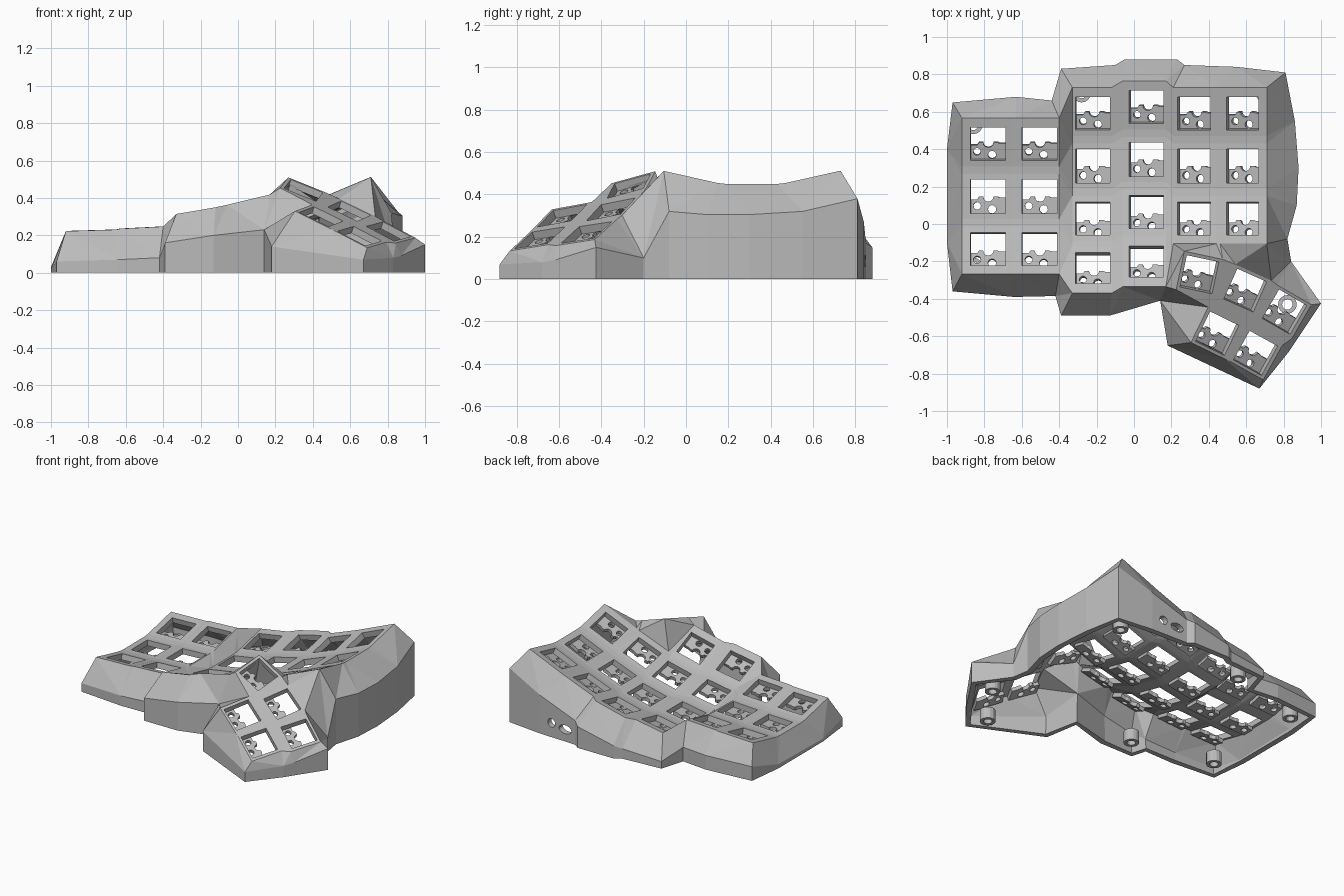
import bpy, bmesh, math
from mathutils import Vector
from mathutils.geometry import delaunay_2d_cdt

if "Cube" in bpy.data.objects:
    bpy.data.objects.remove(bpy.data.objects["Cube"])

GREY = (0.5, 0.5, 0.5, 1)
mat = bpy.data.materials.new("plain grey")
mat.use_nodes = True
mat.diffuse_color = GREY
mat.node_tree.nodes["Principled BSDF"].inputs["Base Color"].default_value = GREY


def inside(p, loop):
    """True if p lies in a convex loop."""
    sides = [(b - a).cross(p - a) for a, b in zip(loop, loop[1:] + loop[:1])]
    return min(sides) > 0 or max(sides) < 0


def fill(bm, loops, holes, flat=lambda p: p.xy):
    """Triangulate loops of 3D points as seen through flat(), leaving holes open."""
    pts, edges = [], []
    for loop in loops + holes:
        n = len(pts)
        pts += loop
        edges += [(n + i, n + (i + 1) % len(loop)) for i in range(len(loop))]
    pts2 = [Vector(flat(p)) for p in pts]
    holes2 = [[Vector(flat(p)) for p in h] for h in holes]
    out, _, tris, *_ = delaunay_2d_cdt(pts2, edges, [], 1, 1e-5)
    nearest = [min(range(len(pts)), key=lambda i: (pts2[i] - v).length) for v in out]
    verts = [bm.verts.new(pts[i]) for i in nearest]
    for t in tris:
        centre = sum((out[i] for i in t), Vector((0, 0))) / 3
        if not any(inside(centre, h) for h in holes2):
            bm.faces.new([verts[i] for i in t])


def finish(name, bm, thickness):
    """Turn the sheet into an object thickened away from its outer side."""
    bmesh.ops.remove_doubles(bm, verts=bm.verts, dist=1e-4)
    bmesh.ops.delete(bm, geom=[v for v in bm.verts if not v.link_faces], context='VERTS')
    mesh = bpy.data.meshes.new(name)
    bm.to_mesh(mesh)
    bm.free()
    mesh.materials.append(mat)
    obj = bpy.data.objects.new(name, mesh)
    bpy.context.collection.objects.link(obj)
    solid = obj.modifiers.new("thickness", 'SOLIDIFY')
    solid.thickness = thickness
    solid.offset = -1


def circle(x, y, rx, ry=None, n=16):
    ry = ry or rx
    return [(x + rx * math.cos(i * math.tau / n), y + ry * math.sin(i * math.tau / n))
            for i in range(n)]


# Key positions: centre, sideways and lengthways directions, plate extents
keys = []
CURVE = 0.4
columns = [  # left, right, middle x, middle y, height, sideways slope, rows
    (-.92, -.65, -.78, .147, .165, .03, 3),
    (-.63, -.40, -.505, .147, .18, .05, 3),
    (-.33, -.12, -.22, .31, .155, .17, 4),
    (-.06, .17, .065, .345, .215, .24, 4),
    (.21, .44, .32, .31, .29, .38, 3),
    (.46, .71, .58, .31, .395, .42, 3),
]
for left, right, cx, cy, z, slope, rows in columns:
    for row, d in enumerate((.28, 0, -.28, -.545)[:rows]):
        centre = Vector((cx, cy + d, z + CURVE * d * d))
        u, v = Vector((1, 0, slope)), Vector((0, 1, 2 * CURVE * d))
        back = .14 if row == 0 else .12
        front = .135 if row == rows - 1 else .12
        keys.append((centre, u, v, (left - cx, right - cx, -front, back)))

# Thumb keys share one sloping plane
for x, y, turn in ((.35, -.27, -12), (.595, -.355, -24), (.805, -.47, -30),
                   (.445, -.585, -26), (.65, -.69, -29)):
    gx, gy = -.33, .345
    c, s = math.cos(math.radians(turn)), math.sin(math.radians(turn))
    centre = Vector((x, y, .44 + gx * (x - .35) + gy * (y + .27)))
    u, v = Vector((c, s, gx * c + gy * s)), Vector((-s, c, gy * c - gx * s))
    keys.append((centre, u, v, (-.105, .105, -.105, .105)))


def quad(c, u, v, x0, x1, y0, y1):
    return [c + u * x + v * y for x, y in ((x0, y0), (x1, y0), (x1, y1), (x0, y1))]


plates = [quad(c, u, v, *ext) for c, u, v, ext in keys]
openings = []
for c, u, v, ext in keys:
    hx, hy = .094 / u.length, .09 / v.length
    openings.append(quad(c, u, v, -hx, hx, -hy, hy))

# Outer rim, clockwise from the back left corner
rim = [Vector(p) for p in (
    (-.97, .65, .1), (-.63, .68, .1), (-.44, .66, .1), (-.39, .83, .05), (-.1, .85, .07),
    (-.05, .88, .09), (.23, .88, .15), (.27, .85, .17), (.55, .84, .27), (.81, .81, .38),
    (.86, .55, .32), (.88, .3, .305), (.87, .1, .305), (.82, -.08, .32), (.84, -.2, .1),
    (1, -.425, .15), (.87, -.62, .09), (.83, -.68, .08), (.67, -.88, .07),
    (.18, -.65, .14), (.14, -.41, .23), (-.13, -.49, .2), (-.39, -.49, .16),
    (-.42, -.385, .08), (-.64, -.39, .07), (-.97, -.36, .06), (-1, -.1, .02), (-1, .4, .03))]

# Case shell: key surface, sloping border and walls with two ports at the back
shell = bmesh.new()
fill(shell, [rim] + plates, openings)
PORT_WALL = 7
for i, a in enumerate(rim):
    b = rim[(i + 1) % len(rim)]
    wall = [a, b, Vector((b.x, b.y, 0)), Vector((a.x, a.y, 0))]
    if i == PORT_WALL:
        ports = [[a.lerp(b, (x - a.x) / (b.x - a.x)).xy.to_3d() + Vector((0, 0, z))
                  for x, z in loop]
                 for loop in (circle(.46, .1, .03), circle(.35, .085, .05, .03))]
        fill(shell, [wall], ports, lambda p: (-p.x, p.z))
    else:
        shell.faces.new([shell.verts.new(p) for p in wall])
finish("case_shell", shell, .04)

# Switch sockets: half plates with pin holes below each opening
scallop = [(.028 * math.cos(t), -.028 * math.sin(t))
           for t in (math.pi * i / 6 for i in range(7))]
outline = [(-.1, -.1), (.1, -.1), (.1, -.005), (.06, -.005), (.05, 0)] + scallop + [
    (-.05, 0), (-.06, -.015), (-.1, -.015)]
for number, (c, u, v, ext) in enumerate(keys):
    un, vn = u.normalized(), v.normalized()
    base = c - un.cross(vn) * .04
    loops = [[base + un * x + vn * y for x, y in loop]
             for loop in (outline, circle(-.06, -.05, .02, n=12), circle(.02, -.068, .022, n=12))]
    bm = bmesh.new()
    fill(bm, loops[:1], loops[1:])
    finish(f"switch_socket_{number + 1}", bm, .025)

# Screw posts standing inside the walls
for number, (x, y) in enumerate(((-.86, .53), (-.86, -.23), (-.28, .7), (.7, .7),
                                 (-.28, -.36), (.82, -.43), (.6, -.74))):
    loops = [[Vector((px, py, .08)) for px, py in circle(x, y, r)] for r in (.05, .028)]
    bm = bmesh.new()
    fill(bm, loops[:1], loops[1:])
    finish(f"screw_post_{number + 1}", bm, .08)
